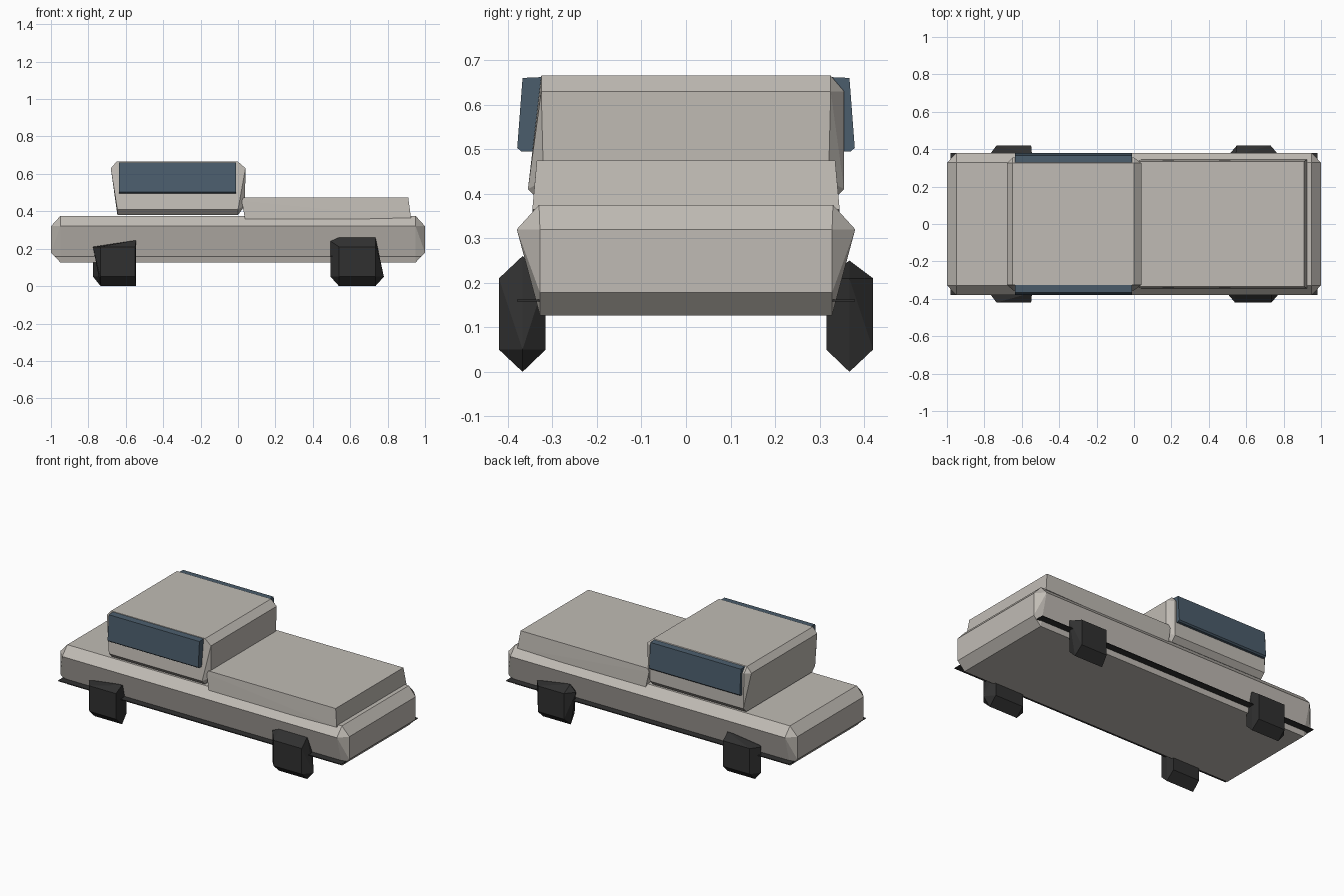
import bpy, bmesh

if "Cube" in bpy.data.objects:
    bpy.data.objects.remove(bpy.data.objects["Cube"])


def material(name, rgb):
    m = bpy.data.materials.new(name)
    m.diffuse_color = (*rgb, 1)
    m.use_nodes = True
    m.node_tree.nodes["Principled BSDF"].inputs["Base Color"].default_value = m.diffuse_color
    return m


PAINT = material("paint", (0.53, 0.50, 0.46))
GLASS = material("glass", (0.07, 0.11, 0.15))
RUBBER = material("rubber", (0.03, 0.03, 0.03))


def hull(name, points, mat):
    """Flat-shaded convex solid around a few corner points."""
    bm = bmesh.new()
    for p in points:
        bm.verts.new(p)
    out = bmesh.ops.convex_hull(bm, input=bm.verts)
    loose = [v for v in bm.verts if not v.link_faces]
    bmesh.ops.delete(bm, geom=loose, context='VERTS')
    bmesh.ops.dissolve_limit(bm, angle_limit=0.01, verts=bm.verts, edges=bm.edges)
    bmesh.ops.recalc_face_normals(bm, faces=bm.faces)
    me = bpy.data.meshes.new(name)
    bm.to_mesh(me)
    bm.free()
    me.materials.append(mat)
    ob = bpy.data.objects.new(name, me)
    bpy.context.collection.objects.link(ob)
    return ob


def both(points):
    """Mirror points across the centre line."""
    return [(x, s * y, z) for x, y, z in points for s in (-1, 1)]


# Lower body with chamfered ends and sides tapering downward
corner = [(1, .328, .32), (1, .328, .178), (.95, .38, .32), (.95, .33, .375), (.95, .328, .127)]
hull("body", both([(s * x, y, z) for x, y, z in corner for s in (-1, 1)]), PAINT)

# Hood
hull("hood", both([(.03, .335, .475), (.91, .335, .475), (.02, .337, .455),
                   (.04, .345, .345), (.925, .345, .365)]), PAINT)

# Cabin
cabin = both([(-.65, .325, .665), (0, .325, .665), (-.68, .325, .63), (.04, .325, .63),
              (-.645, .325, .38), (0, .325, .38), (.037, .32, .43),
              (-.645, .355, .41), (0, .355, .41)])
cabin += [(-.65, .355, .63), (0, .355, .63)]
hull("cabin", cabin, PAINT)

# Side windows and sill strips
pane = [(.32, .662), (.367, .66), (.379, .503), (.37, .495), (.33, .495)]
for side, s in (("front", -1), ("back", 1)):
    hull(side + "_window", [(x, s * y, z) for x in (-.637, -.01) for y, z in pane], GLASS)
    hull(side + "_sill_strip", [(x, s * y, z) for x in (-.98, .98)
                                for y in (.32, .38) for z in (.158, .162)], RUBBER)

# Wheels: (name, side, mid outline, x range of the flat faces)
wheels = [
    ("front_left_wheel", -1, [(-.775, .21), (-.545, .245), (-.545, 0), (-.735, 0)], (-.735, -.55)),
    ("front_right_wheel", -1, [(.495, .24), (.54, .26), (.735, .26), (.78, .05), (.735, 0),
                               (.54, 0), (.495, .05)], (.54, .735)),
    ("back_left_wheel", 1, [(-.775, .21), (-.775, .05), (-.735, 0), (-.545, 0), (-.545, .245)], (-.735, -.55)),
    ("back_right_wheel", 1, [(.775, .21), (.545, .25), (.505, .21), (.54, 0), (.735, 0)], (.55, .73)),
]
for name, s, mid, xs in wheels:
    pts = [(x, s * .367, z) for x, z in mid]
    pts += [(x, s * y, z) for x in xs for y in (.315, .42) for z in (.05, .21)]
    hull(name, pts, RUBBER)
